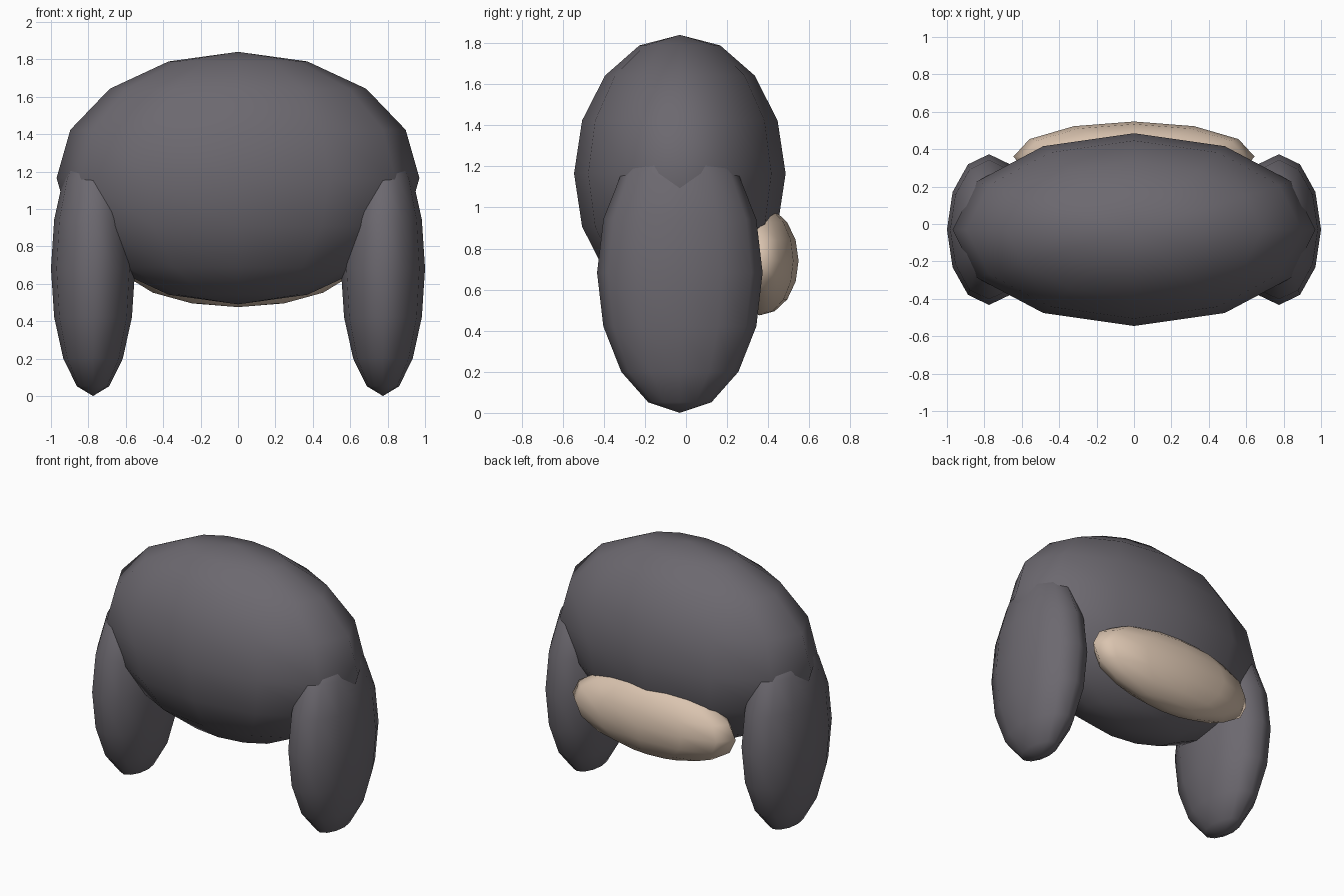
import bpy

# Remove the default cube
cube = bpy.data.objects.get("Cube")
if cube:
    bpy.data.objects.remove(cube, do_unlink=True)


def make_material(name, rgb):
    mat = bpy.data.materials.new(name)
    mat.use_nodes = True
    color = (*rgb, 1.0)
    mat.diffuse_color = color
    mat.node_tree.nodes["Principled BSDF"].inputs["Base Color"].default_value = color
    return mat


def ellipsoid(name, center, radii, mat):
    """Low-poly smooth sphere stretched to the given radii."""
    bpy.ops.mesh.primitive_uv_sphere_add(segments=12, ring_count=8, radius=1, location=center)
    obj = bpy.context.object
    obj.name = name
    obj.scale = radii
    bpy.ops.object.transform_apply(location=False, rotation=False, scale=True)
    bpy.ops.object.shade_smooth()
    obj.data.materials.append(mat)
    return obj


grey = make_material("dark grey", (0.15, 0.14, 0.16))
beige = make_material("beige", (0.70, 0.55, 0.43))

# Broad torso
ellipsoid("body", (0, -0.03, 1.165), (0.97, 0.515, 0.675), grey)

# Long limbs hanging at both sides
for side, sign in (("left", 1), ("right", -1)):
    ellipsoid(side + "_limb", (sign * 0.775, -0.03, 0.682), (0.225, 0.403, 0.682), grey)

# Pale pad low on the back
ellipsoid("back_pad", (0, 0.36, 0.74), (0.645, 0.188, 0.265), beige)
